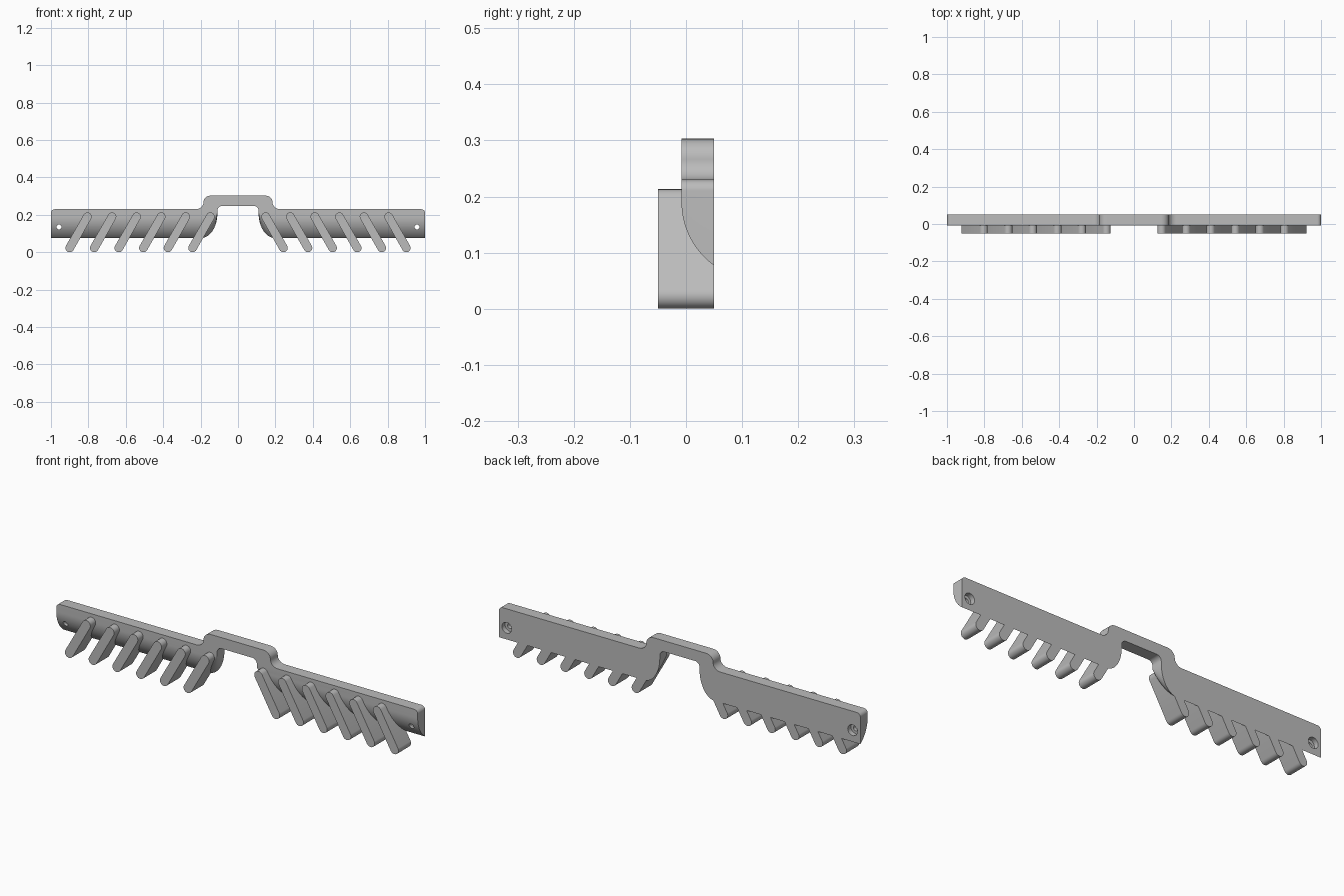
import bpy, bmesh, math
from mathutils import Matrix

cube = bpy.data.objects.get("Cube")
if cube:
    bpy.data.objects.remove(cube)

grey = bpy.data.materials.new("plain grey")
grey.use_nodes = True
GREY = (0.5, 0.5, 0.5, 1)
grey.diffuse_color = GREY
grey.node_tree.nodes["Principled BSDF"].inputs["Base Color"].default_value = GREY

BACK, FRONT = 0.05, -0.008
BOTTOM, RISE = 0.077, 0.113      # rear lower edge, height of the rounded front
TOOTH_R, PITCH = 0.023, 0.1314


def arc(cx, cz, rx, rz, a0, a1, n=10):
    angles = [math.radians(a0 + (a1 - a0) * i / n) for i in range(n + 1)]
    return [(cx + rx * math.cos(a), cz + rz * math.sin(a)) for a in angles]


def loft(name, slices):
    """Skin a list of (y, outline) slices and close both ends."""
    bm = bmesh.new()
    rings = [[bm.verts.new((x, y, z)) for x, z in pts] for y, pts in slices]
    for a, b in zip(rings, rings[1:]):
        for i in range(len(a)):
            j = (i + 1) % len(a)
            bm.faces.new((a[i], a[j], b[j], b[i]))
    bm.faces.new(rings[0])
    bm.faces.new(rings[-1])
    bmesh.ops.recalc_face_normals(bm, faces=bm.faces)
    return add(name, bm)


def add(name, bm):
    mesh = bpy.data.meshes.new(name)
    bm.to_mesh(mesh)
    bm.free()
    mesh.materials.append(grey)
    ob = bpy.data.objects.new(name, mesh)
    bpy.context.collection.objects.link(ob)
    return ob


def activate(ob):
    bpy.ops.object.select_all(action='DESELECT')
    ob.select_set(True)
    bpy.context.view_layer.objects.active = ob


def bar_outline(d):
    """Bar outline with its lower edge raised by d."""
    half = arc(0.145, 0.267, 0.04, 0.036, 90, 0)            # arch shoulder
    half += arc(0.225, 0.266, 0.04, 0.036, 180, 270)        # arch foot
    half += arc(0.98, 0.21, 0.02, 0.02, 90, 0)              # outer corner
    half += [(1, BOTTOM + d)]
    half += arc(0.195, 0.21, 0.085, 0.21 - BOTTOM - d, 270, 180, 14)
    half += arc(0.085, 0.223, 0.025, 0.025, 0, 90)          # arch inside
    return half + [(-x, z) for x, z in reversed(half)]


# Bar with an arched middle and a rounded lower front
depth = BACK - FRONT
radius = (RISE ** 2 + depth ** 2) / (2 * depth)
slices = []
for k in range(15):
    d = RISE * k / 14
    y = FRONT + radius - math.sqrt(radius ** 2 - (RISE - d) ** 2)
    slices.append((y, bar_outline(d)))
bar = loft("arched_bar", slices)

# Screw holes, counterbored from behind
for side in (-1, 1):
    for r, y in ((0.013, 0.0), (0.027, 0.065)):
        bm = bmesh.new()
        bmesh.ops.create_cone(
            bm, cap_ends=True, segments=24, radius1=r, radius2=r,
            depth=0.2 if y == 0 else 0.08,
            matrix=Matrix.Translation((side * 0.957, y, 0.135))
            @ Matrix.Rotation(math.pi / 2, 4, 'X'))
        cutter = add("hole_cutter", bm)
        cutter.hide_render = True
        mod = bar.modifiers.new("hole", 'BOOLEAN')
        mod.operation, mod.solver, mod.object = 'DIFFERENCE', 'EXACT', cutter
        activate(bar)
        bpy.ops.object.modifier_apply(modifier=mod.name)
        bpy.data.objects.remove(cutter)

# Slanted round-ended teeth, splayed outwards on both sides
parts = [bar]
top, low = (0.148, 0.19), (0.243, TOOTH_R)
lean = math.degrees(math.atan2(top[1] - low[1], top[0] - low[0]))
for side, label in ((1, "left"), (-1, "right")):
    for i in range(6):
        pts = arc(*top, TOOTH_R, TOOTH_R, lean - 90, lean + 90, 12)
        pts += arc(*low, TOOTH_R, TOOTH_R, lean + 90, lean + 270, 12)
        pts = [(side * (x + i * PITCH), z) for x, z in pts]
        parts.append(loft(f"{label}_tooth_{i + 1}",
                          [(-0.05, pts), (BACK - 0.0005, pts)]))

for ob in parts:
    activate(ob)
    bpy.ops.object.shade_smooth_by_angle(angle=math.radians(30))
